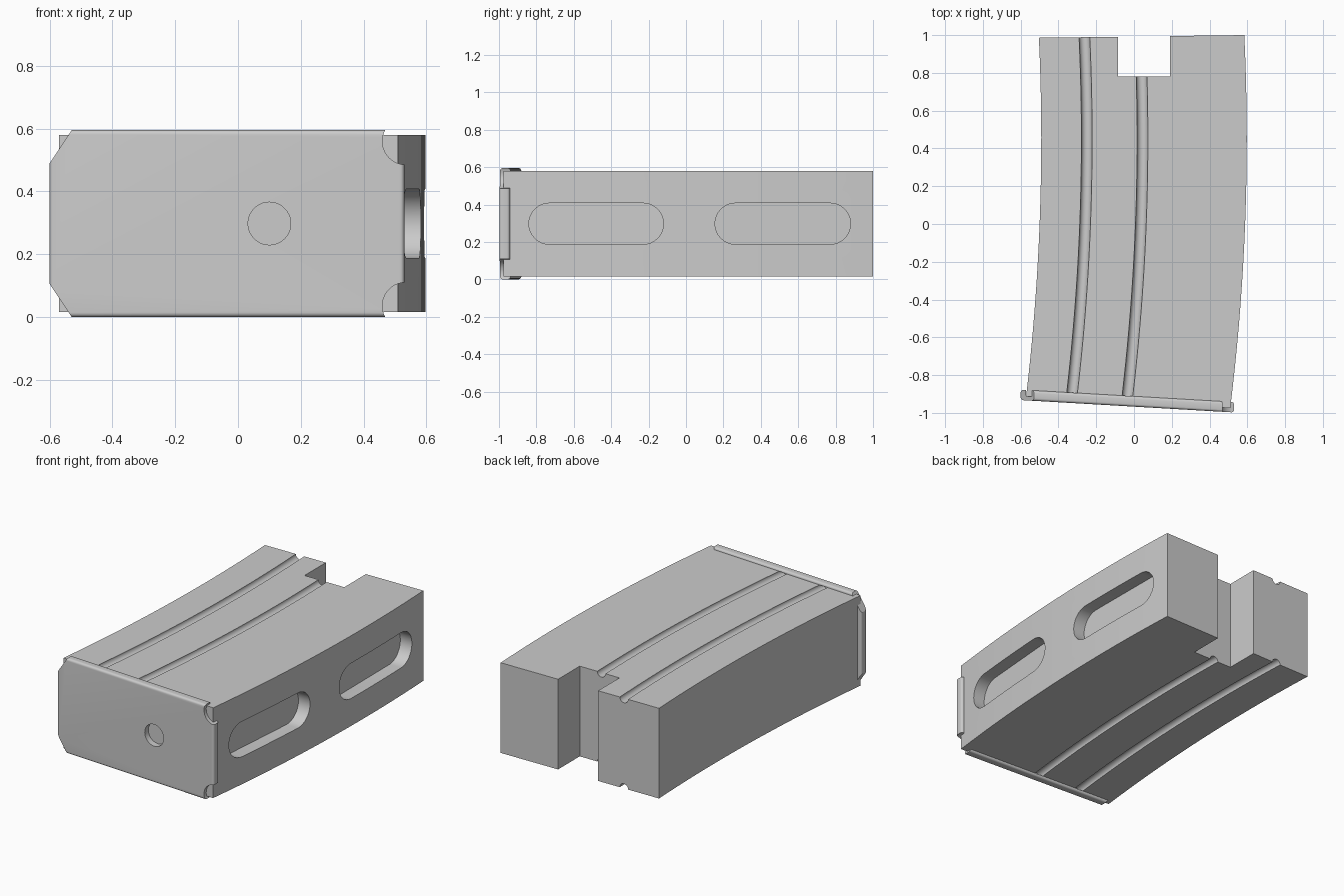
import bpy, bmesh, math
from mathutils import Matrix, Vector

cube = bpy.data.objects.get("Cube")
if cube:
    bpy.data.objects.remove(cube)

grey = bpy.data.materials.new("plain_grey")
grey.use_nodes = True
COLOUR = (0.6, 0.6, 0.6, 1)
grey.diffuse_color = COLOUR
grey.node_tree.nodes["Principled BSDF"].inputs["Base Color"].default_value = COLOUR

FLOOR, TOP = 0.015, 0.58
LEFT, RIGHT = -0.491, 0.597
SLOPE = -0.058                      # tilt of the front end


def bend(y):
    """Sideways shift of the curved body at a given y."""
    return -(y - 0.45) ** 2 / 23.2


def front(x):
    """y of the outer front surface."""
    return -0.967 + SLOPE * x


def finish(name, bm):
    bmesh.ops.recalc_face_normals(bm, faces=bm.faces)
    mesh = bpy.data.meshes.new(name)
    bm.to_mesh(mesh)
    bm.free()
    mesh.materials.append(grey)
    obj = bpy.data.objects.new(name, mesh)
    bpy.context.collection.objects.link(obj)
    return obj


def prism(name, points, offset):
    """Extrude a flat outline along a vector."""
    bm = bmesh.new()
    face = bm.faces.new([bm.verts.new(p) for p in points])
    out = bmesh.ops.extrude_face_region(bm, geom=[face])
    moved = [g for g in out["geom"] if isinstance(g, bmesh.types.BMVert)]
    bmesh.ops.translate(bm, verts=moved, vec=Vector(offset))
    return finish(name, bm)


def box(name, low, high, bevel=0):
    bm = bmesh.new()
    bmesh.ops.create_cube(bm, size=1)
    for v in bm.verts:
        v.co = [l + (c + 0.5) * (h - l) for c, l, h in zip(v.co, low, high)]
    if bevel:
        bmesh.ops.bevel(bm, geom=bm.edges[:], offset=bevel, segments=4,
                        profile=0.5, affect="EDGES")
    return finish(name, bm)


def disc(x, z, radius, low, high, name="round_cutter"):
    """Cylinder along y."""
    ring = [(x + radius * math.cos(a), low, z + radius * math.sin(a))
            for a in (math.tau * i / 40 for i in range(40))]
    return prism(name, ring, (0, high - low, 0))


def groove(x, z, radius=0.029, steps=24, sides=16):
    """Tube following the bend of the body."""
    bm = bmesh.new()
    rings = []
    for i in range(steps + 1):
        y = -1.1 + 2.2 * i / steps
        rings.append([bm.verts.new((x + bend(y) + radius * math.cos(a), y,
                                    z + radius * math.sin(a)))
                      for a in (math.tau * (k + 0.5) / sides for k in range(sides))])
    for a, b in zip(rings, rings[1:]):
        for k in range(sides):
            n = (k + 1) % sides
            bm.faces.new((a[k], a[n], b[n], b[k]))
    bm.faces.new(rings[0])
    bm.faces.new(rings[-1])
    return finish("groove_cutter", bm)


def slot(low, high, z=0.2975, radius=0.11, depth=0.08):
    """Round-ended recess cutter for the +x side."""
    pts = []
    for centre, start in ((high - radius, -90), (low + radius, 90)):
        for i in range(17):
            a = math.radians(start + 180 * i / 16)
            y = centre + radius * math.cos(a)
            pts.append((RIGHT - depth + bend(y), y, z + radius * math.sin(a)))
    return prism("slot_cutter", pts, (depth + 0.1, 0, 0))


def cut(obj, cutters):
    bpy.context.view_layer.objects.active = obj
    for c in cutters:
        c.hide_render = True
        mod = obj.modifiers.new("cut", "BOOLEAN")
        mod.operation, mod.solver, mod.object = "DIFFERENCE", "EXACT", c
        bpy.ops.object.modifier_apply(modifier=mod.name)
        bpy.data.objects.remove(c)


def smooth(obj):
    bpy.ops.object.select_all(action="DESELECT")
    obj.select_set(True)
    bpy.context.view_layer.objects.active = obj
    bpy.ops.object.shade_smooth_by_angle(angle=math.radians(30))


# Curved body with a notch in its back end
def side(x, y_start, y_end, steps=18):
    ys = [y_start + (y_end - y_start) * i / steps for i in range(steps + 1)]
    return [(x + bend(y), y, FLOOR) for y in ys]


inset = 0.022
outline = side(RIGHT, front(0.51) + inset, 1.0)
outline += [(0.19, 0.995, FLOOR), (0.19, 0.78, FLOOR),
            (-0.085, 0.78, FLOOR), (-0.085, 0.991, FLOOR)]
outline += side(LEFT, 0.986, front(-0.57) + inset)
body = prism("curved_body", outline, (0, 0, TOP - FLOOR))
cut(body, [groove(x, z) for x in (-0.25, 0.045) for z in (FLOOR, TOP)]
    + [slot(-0.84, -0.12), slot(0.155, 0.88)])
smooth(body)

# Wrapped end plate: rounded tray, built straight and then tilted
plate = box("end_plate", (-0.6, 0, 0), (0.53, 0.055, 0.595), 0.014)
cutters = [box("tray_cutter", (-0.573, inset, FLOOR), (0.508, 0.2, TOP)),
           disc(0.1, 0.2975, 0.068, -0.1, 0.2)]
for flip in (False, True):
    def h(z):
        return 0.595 - z if flip else z
    cutters.append(disc(0.535, h(0.56), 0.075, -0.1, 0.2))
    corner = [(-0.6, 0.49), (-0.53, 0.595), (-0.53, 0.7), (-0.7, 0.7), (-0.7, 0.49)]
    cutters.append(prism("corner_cutter", [(x, -0.1, h(z)) for x, z in corner],
                         (0, 0.3, 0)))
cut(plate, cutters)
for v in plate.data.vertices:
    v.co.y += front(v.co.x)
smooth(plate)

# Shallow recess behind the plate hole
cut(body, [disc(0.1, 0.2975, 0.068, -1.1, front(0.1) + 0.04)])
smooth(body)
